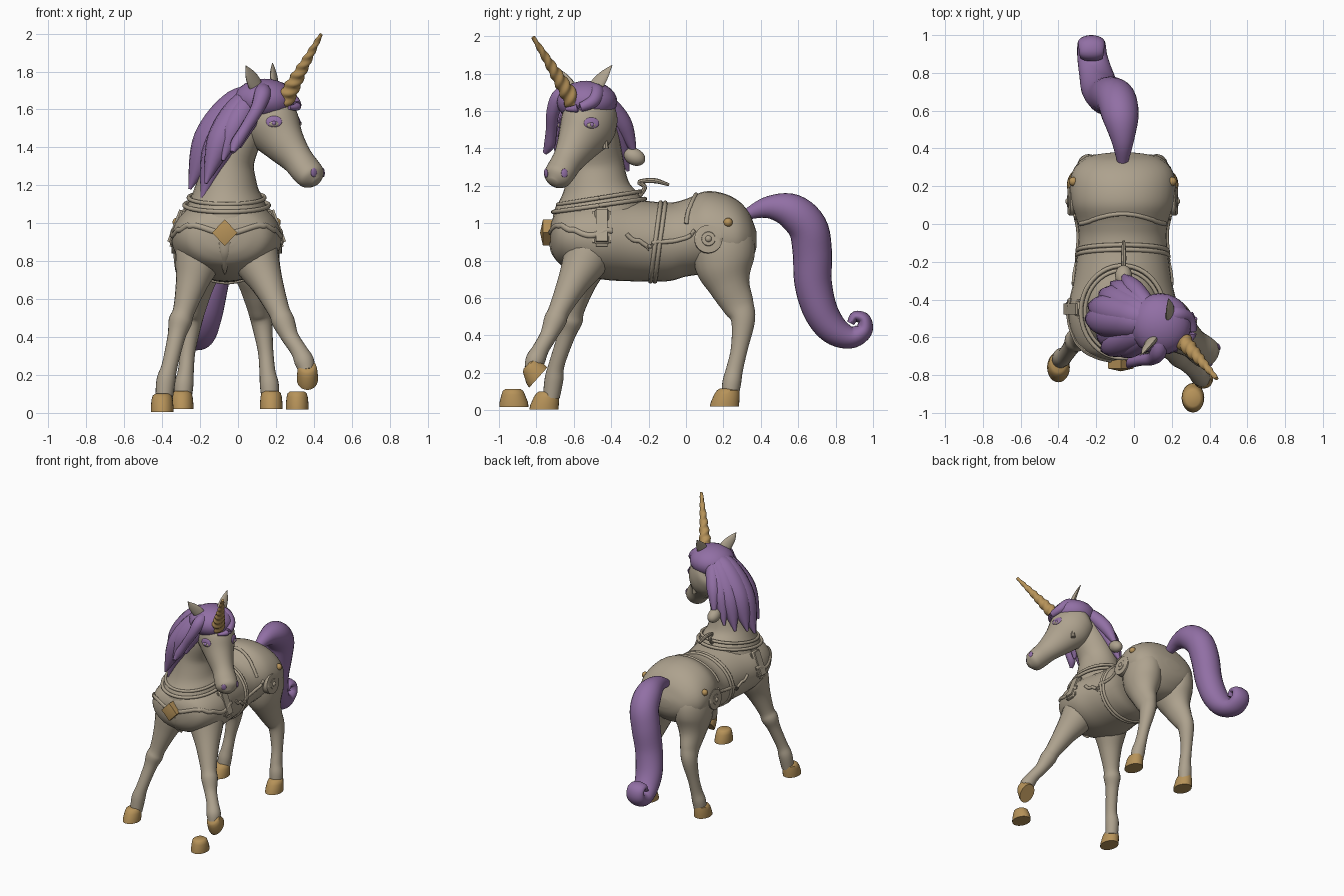
import bpy, bmesh, math
from mathutils import Vector, Matrix
from mathutils.bvhtree import BVHTree

if "Cube" in bpy.data.objects:
    bpy.data.objects.remove(bpy.data.objects["Cube"])


def material(name, rgb):
    m = bpy.data.materials.new(name)
    m.diffuse_color = (*rgb, 1)
    m.use_nodes = True
    m.node_tree.nodes["Principled BSDF"].inputs["Base Color"].default_value = m.diffuse_color
    return m


BEIGE = material("beige", (0.42, 0.36, 0.27))
PURPLE = material("purple", (0.285, 0.16, 0.375))
GOLD = material("gold", (0.47, 0.29, 0.10))
CX = -0.06  # the body's own middle


def finish(name, bm, mat):
    bmesh.ops.recalc_face_normals(bm, faces=bm.faces)
    me = bpy.data.meshes.new(name)
    bm.to_mesh(me)
    bm.free()
    me.materials.append(mat)
    ob = bpy.data.objects.new(name, me)
    bpy.context.collection.objects.link(ob)
    return ob


def spline(rows, steps):
    """Catmull-Rom through rows of any length."""
    out = []
    for i in range(len(rows) - 1):
        p = [rows[max(i - 1, 0)], rows[i], rows[i + 1], rows[min(i + 2, len(rows) - 1)]]
        for k in range(steps):
            t = k / steps
            out.append([0.5 * (2 * b + (c - a) * t + (2 * a - 5 * b + 4 * c - d) * t * t
                               + (3 * b - a - 3 * c + d) * t ** 3) for a, b, c, d in zip(*p)])
    return out + [list(rows[-1])]


def loft(name, rows, mat, ref=(1, 0, 0), n=20, steps=5, lobe=None, axis=None):
    """Skin ellipses (x, y, z, radius along ref, other radius) along a path."""
    rows = [r if len(r) == 5 else (*r, r[3]) for r in rows]
    if steps > 1:
        rows = spline(rows, steps)
    pts, ref = [Vector(r[:3]) for r in rows], Vector(ref)
    bm, rings = bmesh.new(), []
    for i, r in enumerate(rows):
        t = Vector(axis) if axis else (pts[min(i + 1, len(pts) - 1)] - pts[max(i - 1, 0)]).normalized()
        s = (ref - t * ref.dot(t)).normalized()
        u = t.cross(s)
        ring = []
        for k in range(n):
            a = math.tau * k / n
            f = lobe(a, i / (len(rows) - 1)) if lobe else 1
            ring.append(bm.verts.new(pts[i] + f * (s * max(r[3], .002) * math.cos(a)
                                                   + u * max(r[4], .002) * math.sin(a))))
        rings.append(ring)
    for a, b in zip(rings, rings[1:]):
        for k in range(n):
            bm.faces.new((a[k], a[(k + 1) % n], b[(k + 1) % n], b[k]))
    bm.faces.new(rings[0])
    bm.faces.new(rings[-1])
    return finish(name, bm, mat)


def blob(name, loc, size, mat, normal=(0, 0, 1)):
    """Ellipsoid whose local z follows normal."""
    bm = bmesh.new()
    q = Vector(normal).to_track_quat('Z', 'Y')
    m = Matrix.Translation(loc) @ q.to_matrix().to_4x4() @ Matrix.Diagonal((*size, 1))
    bmesh.ops.create_uvsphere(bm, u_segments=24, v_segments=14, radius=1, matrix=m)
    return finish(name, bm, mat)


def tree_of(obs):
    bm = bmesh.new()
    for o in obs:
        bm.from_mesh(o.data)
    return BVHTree.FromBMesh(bm)


# torso: y, low z, high z, half width
sections = [(-.725, .88, .98, .05), (-.71, .83, 1.03, .14), (-.67, .78, 1.08, .22), (-.58, .735, 1.12, .27),
            (-.45, .70, 1.14, .29), (-.3, .69, 1.13, .26), (-.1, .69, 1.11, .235), (0, .715, 1.13, .24),
            (.1, .725, 1.17, .27), (.2, .71, 1.16, .28), (.28, .73, 1.12, .265), (.335, .78, 1.06, .215),
            (.365, .83, .99, .15), (.378, .88, .95, .06)]
torso = loft("torso", [(CX, y, (a + b) / 2, w, (b - a) / 2) for y, a, b, w in sections], BEIGE, n=32, axis=(0, 1, 0))
neck = loft("neck", [(CX, -.46, .98, .24, .26), (CX, -.465, 1.1, .205, .235), (CX, -.475, 1.2, .163, .175),
                     (-.05, -.48, 1.33, .137, .145), (.005, -.49, 1.47, .125, .13), (.07, -.49, 1.58, .1, .1)],
            BEIGE, n=28)

# head, turned toward its left
SIDE = Vector((.75, .66, 0))
head = loft("head", [(.07, -.44, 1.65, .04, .04), (.10, -.465, 1.625, .105, .115), (.14, -.498, 1.573, .132, .152),
                     (.187, -.533, 1.508, .134, .158), (.243, -.58, 1.425, .105, .12), (.31, -.63, 1.34, .08, .087),
                     (.362, -.67, 1.275, .083, .078), (.395, -.695, 1.24, .074, .068),
                     (.417, -.713, 1.217, .025, .025)], BEIGE, SIDE, n=28)

# legs
planted = loft("front_leg_planted", [(-.19, -.5, .9, .13), (-.213, -.53, .8, .122), (-.245, -.565, .68, .085),
                                     (-.285, -.6, .54, .058), (-.305, -.615, .48, .062), (-.325, -.64, .4, .047),
                                     (-.36, -.69, .25, .042), (-.38, -.705, .17, .05), (-.39, -.72, .07, .045)], BEIGE)
raised = loft("front_leg_raised", [(.07, -.5, .9, .13), (.1, -.54, .8, .122), (.155, -.605, .68, .085),
                                   (.215, -.675, .54, .058), (.24, -.7, .48, .06), (.275, -.735, .4, .046),
                                   (.32, -.775, .33, .044), (.35, -.805, .27, .052), (.362, -.825, .22, .04)], BEIGE)
hind = []
for s, side in ((1, "left"), (-1, "right")):
    rows = [(.11, .18, 1.02, .11, .12), (.145, .2, .9, .13, .165), (.15, .205, .77, .125, .155),
            (.16, .235, .66, .09, .11), (.17, .28, .56, .064, .085), (.185, .305, .48, .056, .064),
            (.205, .285, .33, .041, .045), (.215, .26, .22, .042, .045), (.225, .245, .15, .05, .05),
            (.23, .235, .08, .046, .046)]
    hind.append(loft("hind_leg_" + side, [(CX + s * r[0], *r[1:]) for r in rows], BEIGE))


# hooves: flat soles, heel set back
def hoof(name, loc, tilt=0, size=1.0, lean=.02, top=.055):
    ob = loft(name, [(0, 0, 0, .06, .078), (0, lean * .2, .025, .06, .076), (0, lean * .7, .065, .056, top + .008),
                     (0, lean, .086, .05, top), (0, lean, .096, .036, top - .015)], GOLD, steps=1, n=24,
              axis=(0, 0, 1))
    ob.data.transform(Matrix.Translation(loc) @ Matrix.Rotation(math.radians(tilt), 4, 'X') @ Matrix.Scale(size, 4))


hoof("front_hoof_planted", (-.4, -.76, .005), top=.06)
hoof("front_hoof_raised", (.366, -.79, .175), 48, .93)
hoof("loose_hoof", (.312, -.92, .018), lean=-.005)
for s, side in ((1, "left"), (-1, "right")):
    hoof("hind_hoof_" + side, (CX + s * .235, .205, .02), top=.06)

# tail with a curled tip
loft("tail", [(-.06, .33, 1.05, .03), (-.06, .44, 1.085, .06), (-.07, .56, 1.065, .095), (-.09, .65, .98, .105),
              (-.12, .675, .85, .105), (-.15, .68, .68, .1), (-.18, .72, .53, .1, .092), (-.2, .79, .43, .09, .08),
              (-.22, .88, .39, .08, .06), (-.225, .95, .425, .075, .047), (-.225, .952, .485, .07, .036),
              (-.225, .905, .502, .065, .028), (-.225, .88, .465, .06, .02)], PURPLE, n=24)

# mane: a cap on the crown and overlapping locks
crown = Vector((.14, -.52, 1.665))
blob("mane_cap", (.14, -.53, 1.65), (.163, .163, .112), PURPLE)
locks = [(-.255, -.5, 1.18, .09), (-.19, -.6, 1.12, .085), (-.24, -.43, 1.22, .085), (-.18, -.36, 1.23, .08),
         (-.12, -.31, 1.28, .065), (-.06, -.27, 1.36, .05), (-.17, -.67, 1.21, .075), (-.08, -.69, 1.33, .065),
         (.01, -.67, 1.4, .055)]
for i, (x, y, z, r) in enumerate(locks):
    tip = Vector((x, y, z))
    lift = Vector((0, 0, .2 * (tip - crown).length))
    a, b = crown.lerp(tip, .35) + lift, crown.lerp(tip, .74) + lift * .95
    loft("mane_lock_%d" % i, [(*crown, .05), (*a, r), (*b, r), (*tip, .008)], PURPLE, (.3, 1, 0), n=14, steps=7)
loft("forelock_left", [(.13, -.5, 1.7, .04), (.22, -.48, 1.7, .045), (.285, -.5, 1.65, .035), (.31, -.58, 1.615, .022),
                       (.27, -.64, 1.61, .01)], PURPLE, (0, 1, .3), n=14)
loft("forelock_right", [(.13, -.58, 1.7, .04), (.13, -.67, 1.68, .045), (.1, -.71, 1.6, .036),
                        (.04, -.72, 1.5, .03), (-.01, -.73, 1.42, .03), (-.03, -.755, 1.375, .012)], PURPLE, n=14)
blob("mane_tie", (-.055, -.275, 1.355), (.045, .06, .045), BEIGE, (0, .5, 1))

# twisted horn
base, point = Vector((.235, -.59, 1.63)), Vector((.438, -.818, 1.995))
loft("horn", [(*base.lerp(point, i / 90), .05 * (1 - .8 * i / 90)) for i in range(91)], GOLD, n=18, steps=1,
     lobe=lambda a, t: 1 + .11 * math.cos(2 * a - 48 * t))

# ears
loft("ear_left", [(.185, -.51, 1.68, .03, .025), (.19, -.48, 1.735, .04, .018), (.188, -.44, 1.79, .03, .013),
                  (.182, -.395, 1.845, .002, .002)], BEIGE, (.4, 1, 0), n=14)
loft("ear_right", [(.11, -.59, 1.68, .03, .03), (.088, -.625, 1.735, .042, .022), (.062, -.66, 1.785, .03, .014),
                   (.042, -.69, 1.83, .002, .002)], BEIGE, SIDE, n=14)

# eyes, lashes and nostrils laid on the head
face = tree_of([head])
views = {"right": (Vector((0, 1, 0)), lambda h, z: (h, -2, z)), "left": (Vector((-1, 0, 0)), lambda h, z: (2, h, z))}
for side, eye_h, nose_h in (("right", .19, .40), ("left", -.505, -.65)):
    d, start = views[side]
    for name, h, z, size, mat in (("lash", eye_h, 1.536, (.042, .03, .008), PURPLE),
                                  ("eye", eye_h, 1.524, (.028, .016, .013), BEIGE),
                                  ("pupil", eye_h, 1.526, (.014, .014, .018), PURPLE),
                                  ("nostril", nose_h, 1.268, (.018, .024, .007), PURPLE)):
        p, nrm = face.ray_cast(start(h, z), d)[:2]
        if p:
            blob(name + "_" + side, p, size, mat, nrm)

# straps and tack laid on the body
skin = tree_of([torso, neck, planted, raised] + hind)


def strap(name, pts, ref, r=.012, thick=.011):
    rows = []
    for p in pts:
        q = skin.find_nearest(p)[0]
        rows.append((*q, r, thick))
    loft(name, rows, BEIGE, ref, n=10, steps=2)


circle = [math.tau * i / 48 for i in range(49)]
for i, (z, f, r) in enumerate(((1.095, 1.0, .012), (1.135, .9, .011))):
    loft("neck_ring_%d" % i, [(CX + .222 * f * math.cos(a), -.465 + .245 * f * math.sin(a),
                               z + .035 * math.sin(a), r) for a in circle], BEIGE, (0, 0, 1), n=10, steps=1)
for i, y in enumerate((-.138, -.162)):
    strap("girth_%d" % i, [Vector((CX + .25 * math.cos(a), y + .028 * math.sin(a), .903 + .222 * math.sin(a)))
                           for a in circle], (0, 1, 0))
arc = [math.pi * (.1 + .8 * i / 32) for i in range(33)]
strap("blanket_edge", [Vector((CX + .27 * math.cos(a), -.01 + .06 * math.sin(a) ** 4, .94 + .22 * math.sin(a)))
                       for a in arc], (0, 1, 0))
front = [math.radians(-95 + 190 * i / 48) for i in range(49)]
strap("breast_strap", [Vector((CX + .42 * math.sin(a), -.4 - .42 * math.cos(a), .985 - .035 * math.cos(5 * a)))
                       for a in front], (0, 0, 1), .015)
drop = [(-.715, .9, .035), (-.7, .84, .028), (-.65, .78, .018), (-.6, .74, .006)]
loft("breast_drop", [(CX - .01, y - .003, z, w, .015) for y, z, w in drop], BEIGE, n=12)

# gold diamond on the chest
bm = bmesh.new()
outline = [(0, -.07), (.067, 0), (0, .07), (-.067, 0)]
back = [bm.verts.new((-.07 + x, -.71, .95 + z)) for x, z in outline]
rim = [bm.verts.new((-.07 + x, -.765, .95 + z)) for x, z in outline]
tip = bm.verts.new((-.07, -.78, .95))
bm.faces.new(back)
for k in range(4):
    j = (k + 1) % 4
    bm.faces.new((back[k], back[j], rim[j], rim[k]))
    bm.faces.new((rim[k], rim[j], tip))
finish("chest_diamond", bm, GOLD)

for s, side in ((1, "left"), (-1, "right")):
    # hanging side pad
    bm = bmesh.new()
    m = (Matrix.Translation((CX + s * .258, -.45, .98)) @ Matrix.Rotation(-s * .36, 4, 'Y')
         @ Matrix.Diagonal((.05, .1, .22, 1)))
    bmesh.ops.create_cube(bm, size=1, matrix=m)
    bmesh.ops.bevel(bm, geom=bm.edges[:], offset=.02, segments=3, affect='EDGES')
    finish("side_pad_" + side, bm, BEIGE)
    # forked side straps
    for i, path in enumerate((((-.29, .96), (-.24, .9), (-.19, .86)),
                              ((-.01, .98), (-.05, .93), (-.12, .91), (-.19, .84)))):
        strap("fork_strap_%d_%s" % (i, side), [Vector((CX + s * .4, y, z)) for y, z in spline(path, 4)], (0, 1, 1))
    # round hip medallion and gold stud
    p = skin.ray_cast(Vector((s * 2, .12, .915)), Vector((-s, 0, 0)))[0]
    nrm = Vector((s, 0, .1)).normalized()
    loft("medallion_" + side, [(*(p + nrm * d), r) for d, r in
                               ((-.03, .075), (.014, .075), (.022, .066), (.014, .056), (.014, .042), (.022, .036),
                                (.024, .01))], BEIGE, (0, 1, 0), n=28, steps=1)
    blob("medallion_boss_" + side, p + nrm * .02, (.018, .018, .014), BEIGE, nrm)
    p, nrm = skin.ray_cast(Vector((s * 2, .225, 1.005)), Vector((-s, 0, 0)))[:2]
    blob("hip_stud_" + side, p, (.024, .024, .024), GOLD, nrm)

# saddle handle and cheek tassel
loft("saddle_handle", [(-.055, -.27, 1.12, .012), (-.055, -.22, 1.19, .012), (-.055, -.25, 1.22, .012),
                       (-.055, -.17, 1.228, .014), (-.055, -.09, 1.205, .008)], BEIGE, n=8)
loft("cheek_tassel", [(.225, -.425, 1.5, .006), (.23, -.43, 1.46, .01), (.225, -.43, 1.4, .018)], BEIGE, n=8)

# smooth shading with sharp edges kept
for o in bpy.context.scene.objects:
    o.select_set(True)
bpy.context.view_layer.objects.active = torso
bpy.ops.object.shade_smooth_by_angle(angle=math.radians(40))
